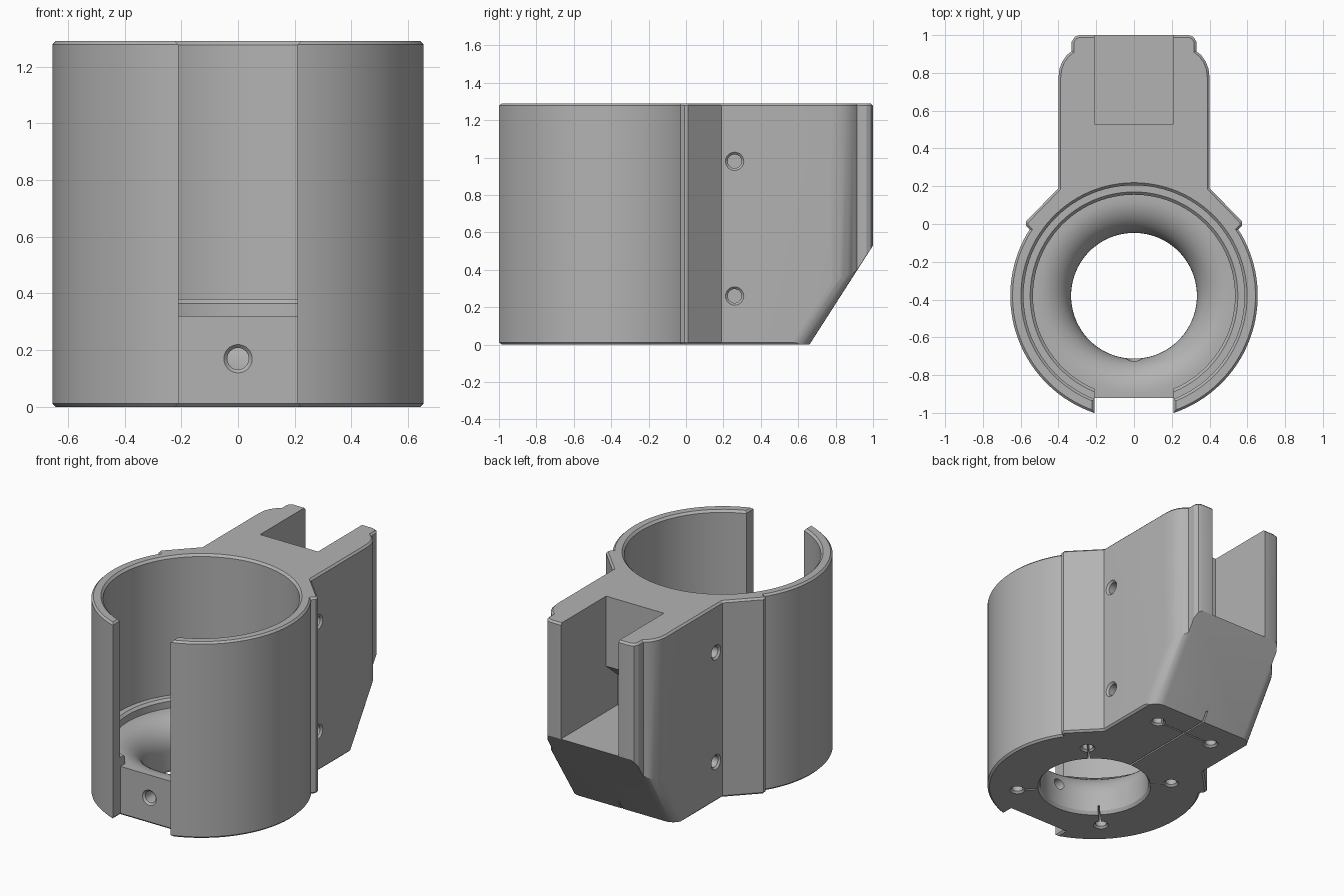
import bpy, bmesh, math
from mathutils import Matrix, Vector

if "Cube" in bpy.data.objects:
    bpy.data.objects.remove(bpy.data.objects["Cube"], do_unlink=True)

HEIGHT, CY, R, SLOT = 1.29, -0.38, 0.655, 0.21

grey = bpy.data.materials.new("matte grey")
grey.use_nodes = True
grey.diffuse_color = (0.45, 0.45, 0.45, 1)
grey.node_tree.nodes["Principled BSDF"].inputs["Base Color"].default_value = (0.45, 0.45, 0.45, 1)


def finish(bm, name, matrix=Matrix()):
    bmesh.ops.recalc_face_normals(bm, faces=bm.faces[:])
    me = bpy.data.meshes.new(name)
    bm.to_mesh(me)
    bm.free()
    me.transform(matrix)
    me.materials.append(grey)
    ob = bpy.data.objects.new(name, me)
    bpy.context.collection.objects.link(ob)
    return ob


def prism(name, pts, depth, matrix=Matrix(), chamfer=0):
    """Extrude an outline along local z, with optional chamfered end edges."""
    bm = bmesh.new()
    face = bm.faces.new([bm.verts.new((x, y, 0)) for x, y in pts])
    ext = bmesh.ops.extrude_face_region(bm, geom=[face])
    top = [g for g in ext["geom"] if isinstance(g, bmesh.types.BMVert)]
    bmesh.ops.translate(bm, verts=top, vec=(0, 0, depth))
    if chamfer:
        rims = [e for e in bm.edges if abs(e.verts[0].co.z - e.verts[1].co.z) < 1e-5]
        bmesh.ops.bevel(bm, geom=rims, offset=chamfer, segments=1, affect='EDGES')
    return finish(bm, name, matrix)


def box(name, x0, x1, y0, y1, z0, z1, turn=Matrix()):
    return prism(name, [(x0, y0), (x1, y0), (x1, y1), (x0, y1)], z1 - z0,
                 turn @ Matrix.Translation((0, 0, z0)))


def lathe(name, profile, matrix, steps=32):
    """Revolve (radius, height) points round local z and cap both ends."""
    bm = bmesh.new()
    rings = [[bm.verts.new((r * math.cos(2 * math.pi * i / steps),
                            r * math.sin(2 * math.pi * i / steps), z))
              for i in range(steps)] for r, z in profile]
    for a, b in zip(rings, rings[1:]):
        for i in range(steps):
            j = (i + 1) % steps
            bm.faces.new((a[i], a[j], b[j], b[i]))
    bm.faces.new(rings[0])
    bm.faces.new(rings[-1])
    return finish(bm, name, matrix)


def carve(target, cutter):
    cutter.hide_render = True
    mod = target.modifiers.new("cut", 'BOOLEAN')
    mod.operation, mod.solver, mod.object = 'DIFFERENCE', 'EXACT', cutter
    bpy.context.view_layer.objects.active = target
    bpy.ops.object.modifier_apply(modifier=mod.name)
    bpy.data.objects.remove(cutter, do_unlink=True)


def screw_hole(target, place, direction, r, depth):
    """Blind hole with a countersunk mouth, bored along direction."""
    turn = Vector(direction).to_track_quat('Z', 'Y').to_matrix().to_4x4()
    prof = [(r + 0.024, -0.012), (r, 0.012), (r, depth)]
    carve(target, lathe("hole_cutter", prof, Matrix.Translation(place) @ turn))


# Outline of one half: back lug, shoulder, small notch, round sleeve, front slot
half = [(0.29, 1.0), (0.315, 0.99), (0.33, 0.965), (0.33, 0.915), (0.355, 0.895),
        (0.38, 0.86), (0.395, 0.82), (0.4, 0.775), (0.4, 0.19), (0.573, 0.012),
        (0.573, -0.008), (0.552, -0.03)]
start, end = math.asin(0.33 / R), -math.acos(SLOT / R)
for i in range(33):
    a = start + (end - start) * i / 32
    half.append((R * math.cos(a), CY + R * math.sin(a)))
half.append((SLOT, -0.92))
outline = half + [(-x, y) for x, y in reversed(half)]
body = prism("holder_body", outline, HEIGHT, chamfer=0.012)

# Stepped bore with a rounded lip around the lower opening
bore = [(0.36, -0.02), (0.333, 0.02)]
for i in range(13):
    a = math.pi / 2 * i / 12
    bore.append((0.333 + 0.18 * (1 - math.cos(a)), 0.14 + 0.18 * math.sin(a)))
bore += [(0.535, 0.32), (0.535, 0.365), (0.55, 0.38), (0.585, 0.38),
         (0.585, HEIGHT - 0.014), (0.61, HEIGHT + 0.011)]
carve(body, lathe("bore_cutter", bore, Matrix.Translation((0, CY, 0)), 96))

# Front slot above the base
carve(body, box("slot_cutter", -SLOT, SLOT, -1.2, -0.7, 0.32, 1.5))

# Back channel with an undercut pocket whose ceiling slopes
side_on = Matrix(((0, 0, 1, -SLOT), (1, 0, 0, 0), (0, 1, 0, 0), (0, 0, 0, 1)))
channel = [(1.2, 0.53), (0.41, 0.53), (0.41, 0.73), (0.53, 0.83), (0.53, 1.5), (1.2, 1.5)]
carve(body, prism("channel_cutter", channel, 2 * SLOT, side_on))

# Sloped underside of the lug with rounded side edges
slope = Vector((0, 0.34, 0.53)).normalized()
normal = Vector((0, slope.z, -slope.y))
rad = 0.085
arc = [(0.4 - rad + rad * math.sin(a), rad * math.cos(a) - rad)
       for a in [math.pi / 2 * i / 8 for i in range(9)]]
right = arc + [(0.6, -rad), (0.6, 0.6)]
section = right + [(-x, n) for x, n in reversed(right)]
frame = Matrix((Vector((1, 0, 0)), normal, slope)).transposed().to_4x4()
frame.translation = Vector((0, 0.66, 0)) - slope * 0.3
carve(body, prism("slope_cutter", section, 1.4, frame))

# Screw holes: front, both sides, underside
screw_hole(body, (0, -0.92, 0.17), (0, 1, 0), 0.038, 0.3)
for s in (-1, 1):
    for z in (0.26, 0.98):
        screw_hole(body, (s * 0.4, 0.26, z), (-s, 0, 0), 0.037, 0.12)
    screw_hole(body, (s * SLOT, 0.48, 0), (0, 0, 1), 0.034, 0.15)
    for t in (-1, 1):
        screw_hole(body, (s * 0.335, CY + t * 0.335, 0), (0, 0, 1), 0.034, 0.15)

# Fine slits joining the underside holes
W, D = 0.005, 0.06
carve(body, box("cross_slit_cutter", -SLOT, SLOT, 0.48 - W, 0.48 + W, -0.1, D))
carve(body, box("long_slit_cutter", -W, W, -0.1, 0.9, -0.1, D))
for k in range(4):
    turn = Matrix.Translation((0, CY, 0)) @ Matrix.Rotation(math.pi * (0.25 + 0.5 * k), 4, 'Z')
    carve(body, box("radial_slit_cutter", 0.3, 0.47, -W, W, -0.1, D, turn))

# Smooth curved walls, keep machined edges crisp
bpy.ops.object.select_all(action='DESELECT')
body.select_set(True)
bpy.context.view_layer.objects.active = body
bpy.ops.object.shade_smooth_by_angle(angle=math.radians(28))
